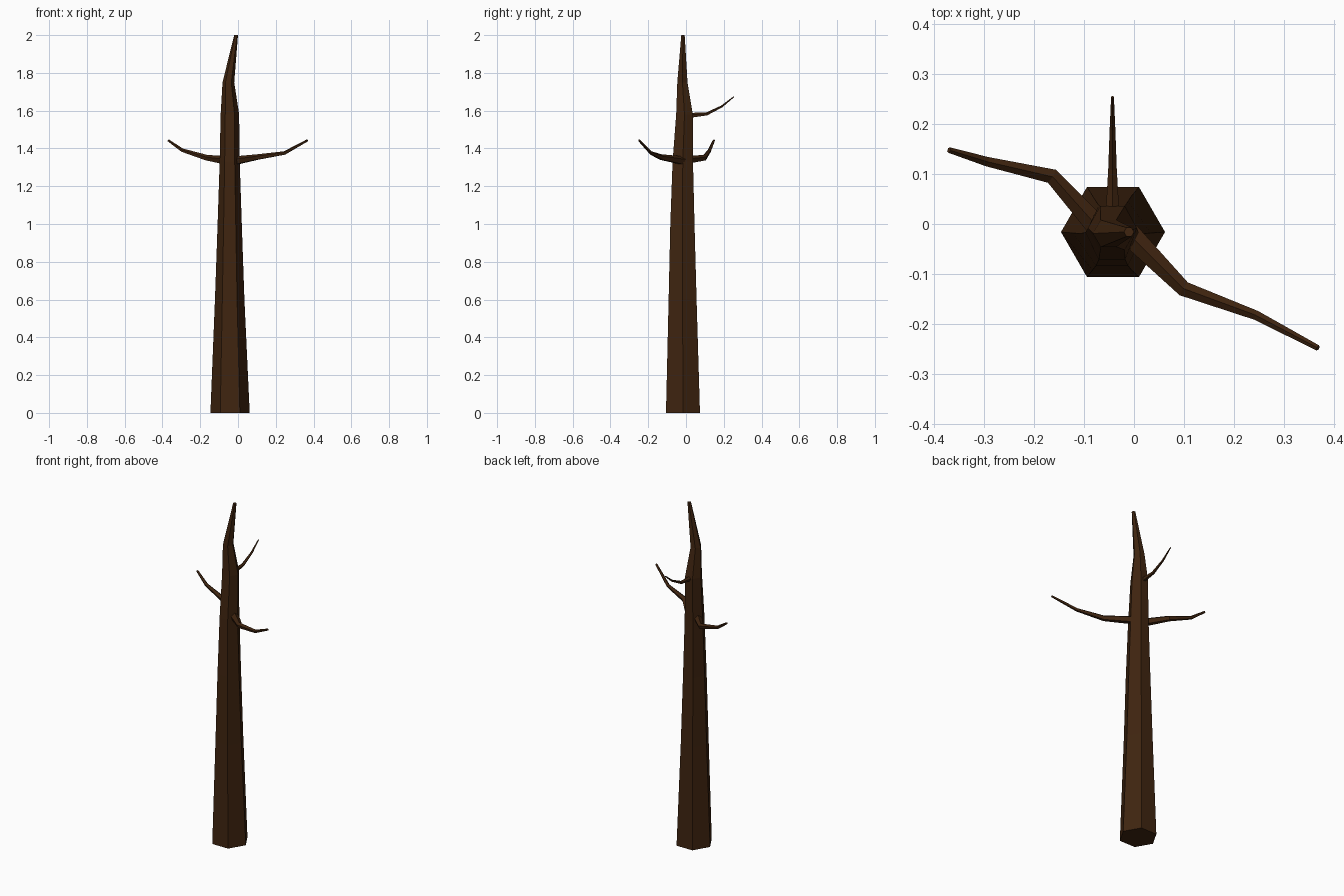
import bpy, math
from mathutils import Vector

if "Cube" in bpy.data.objects:
    bpy.data.objects.remove(bpy.data.objects["Cube"])

bark = bpy.data.materials.new("dark_brown_bark")
bark.diffuse_color = (0.05, 0.018, 0.005, 1)
bark.use_nodes = True
bark.node_tree.nodes["Principled BSDF"].inputs["Base Color"].default_value = bark.diffuse_color


def loft(name, rings):
    """Join equal-sided rings of points into a closed, flat-faced tube."""
    n = len(rings[0])
    verts = [p for ring in rings for p in ring]
    faces = [tuple(range(n))[::-1], tuple(range(len(verts) - n, len(verts)))]
    for r in range(len(rings) - 1):
        for i in range(n):
            a, b = r * n + i, r * n + (i + 1) % n
            faces.append((a, b, b + n, a + n))
    mesh = bpy.data.meshes.new(name)
    mesh.from_pydata(verts, [], faces)
    mesh.materials.append(bark)
    obj = bpy.data.objects.new(name, mesh)
    bpy.context.collection.objects.link(obj)


def branch(name, path, radii, sides=5):
    """Tapered tube with rings square to the path."""
    pts = [Vector(p) for p in path]
    rings = []
    for i, (p, r) in enumerate(zip(pts, radii)):
        t = (pts[min(i + 1, len(pts) - 1)] - pts[max(i - 1, 0)]).normalized()
        u = t.cross(Vector((0, 0, 1))).normalized()
        v = u.cross(t)
        angles = [-2 * math.pi * k / sides + math.pi / 2 for k in range(sides)]
        rings.append([p + (u * math.cos(a) + v * math.sin(a)) * r for a in angles])
    loft(name, [ring[::-1] for ring in rings])


# Six-sided trunk: height, centre x, centre y, half width x, half depth y
trunk = [
    (0.0, -0.042, -0.016, 0.104, 0.090),
    (0.6, -0.044, -0.018, 0.078, 0.074),
    (1.0, -0.044, -0.019, 0.064, 0.064),
    (1.33, -0.044, -0.017, 0.053, 0.054),
    (1.58, -0.043, -0.008, 0.049, 0.044),
    (1.75, -0.051, -0.019, 0.031, 0.027),
    (2.0, -0.010, -0.016, 0.010, 0.009),
]
loft("trunk", [[(cx + hx * math.cos(k * math.pi / 3),
                 cy + hy / math.cos(math.pi / 6) * math.sin(k * math.pi / 3), z)
                for k in range(6)] for z, cx, cy, hx, hy in trunk])

# Three bent branches
branch("left_branch",
       [(-0.06, -0.02, 1.335), (-0.165, 0.096, 1.35), (-0.295, 0.125, 1.39), (-0.37, 0.148, 1.443)],
       (0.024, 0.016, 0.010, 0.006))
branch("right_branch",
       [(-0.01, -0.02, 1.335), (0.10, -0.13, 1.353), (0.245, -0.183, 1.375), (0.368, -0.248, 1.443)],
       (0.024, 0.016, 0.010, 0.006))
branch("back_branch",
       [(-0.043, 0.01, 1.573), (-0.043, 0.11, 1.582), (-0.043, 0.19, 1.622), (-0.043, 0.254, 1.674)],
       (0.015, 0.009, 0.006, 0.003))
